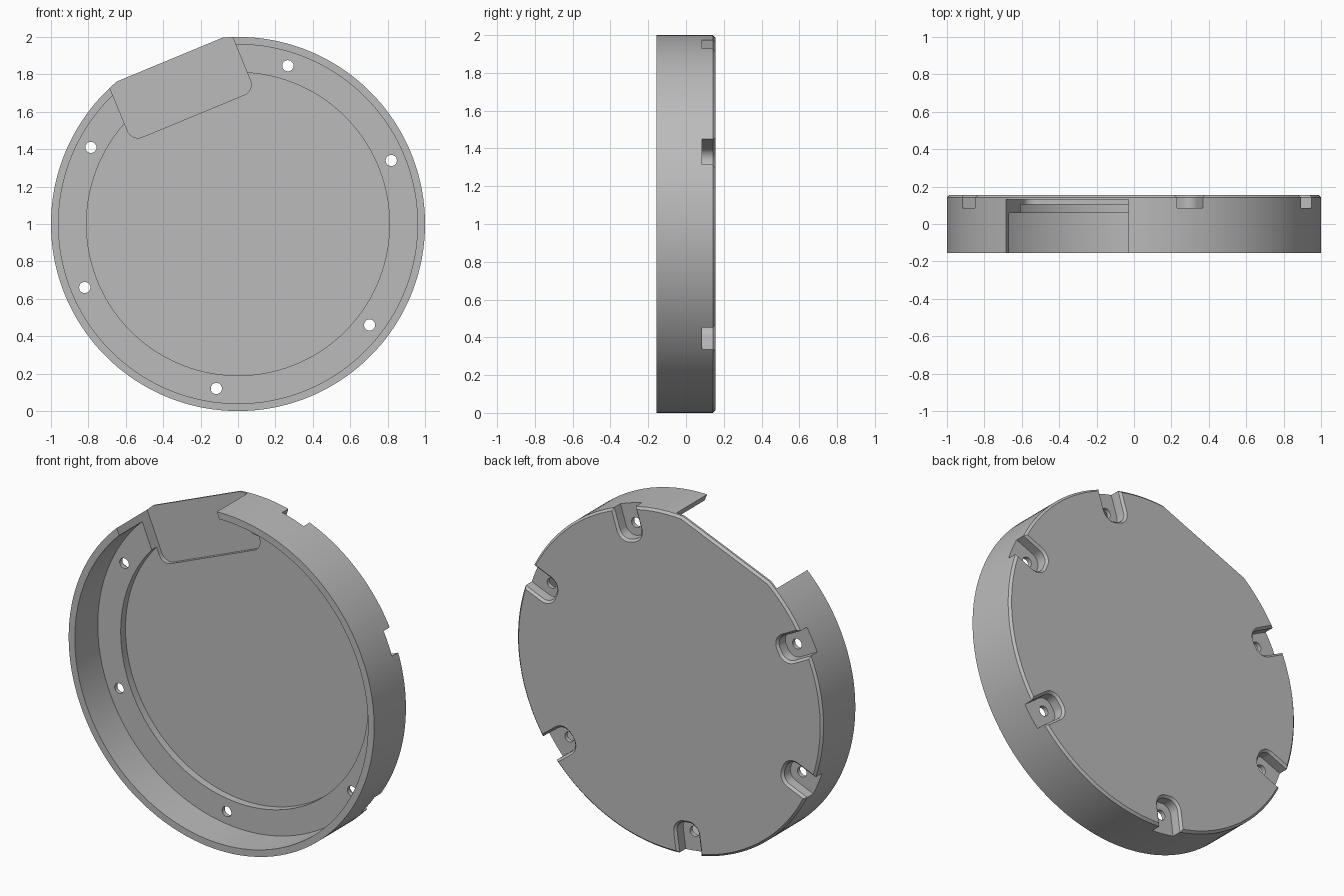
import bpy, bmesh, math
from mathutils import Matrix

cube = bpy.data.objects.get("Cube")
if cube:
    bpy.data.objects.remove(cube, do_unlink=True)

grey = bpy.data.materials.new("mid_grey")
grey.use_nodes = True
COLOUR = (0.5, 0.5, 0.5, 1)
grey.diffuse_color = COLOUR
grey.node_tree.nodes["Principled BSDF"].inputs["Base Color"].default_value = COLOUR


def to_object(name, bm):
    bmesh.ops.recalc_face_normals(bm, faces=bm.faces)
    mesh = bpy.data.meshes.new(name)
    bm.to_mesh(mesh)
    bm.free()
    mesh.materials.append(grey)
    ob = bpy.data.objects.new(name, mesh)
    bpy.context.collection.objects.link(ob)
    return ob


def lathe(name, profile, steps=180):
    """Spin a closed (radius, y) profile around the y axis through z = 1."""
    bm = bmesh.new()
    verts = [bm.verts.new((r, y, 1)) for r, y in profile]
    edges = [bm.edges.new(pair) for pair in zip(verts, verts[1:])]
    bmesh.ops.spin(bm, geom=verts + edges, cent=(0, 0, 1), axis=(0, 1, 0),
                   angle=math.tau, steps=steps)
    bmesh.ops.remove_doubles(bm, verts=bm.verts, dist=1e-4)
    return to_object(name, bm)


def loft(name, sections, angle):
    """Solid through (y, outline) sections; outlines are (tangent, outward)."""
    s, c = math.sin(math.radians(angle)), math.cos(math.radians(angle))
    bm = bmesh.new()
    rings = [[bm.verts.new((u * s + v * c, y, 1 + v * s - u * c)) for u, v in outline]
             for y, outline in sections]
    n = len(rings[0])
    for a, b in zip(rings, rings[1:]):
        for i in range(n):
            j = (i + 1) % n
            bm.faces.new((a[i], a[j], b[j], b[i]))
    bm.faces.new(rings[0])
    bm.faces.new(rings[-1])
    return to_object(name, bm)


def arc(cu, cv, r, start, end, steps):
    angles = [math.radians(start + (end - start) * i / steps) for i in range(steps + 1)]
    return [(cu + r * math.cos(t), cv + r * math.sin(t)) for t in angles]


def pocket(half, bottom, r, top=1.2):
    """Outline open outwards with two rounded inner corners."""
    return ([(half, top), (-half, top)]
            + arc(-half + r, bottom + r, r, 180, 270, 10)
            + arc(half - r, bottom + r, r, 270, 360, 10))


def chord(v):
    return [(-0.6, v), (0.6, v), (0.6, 1.3), (-0.6, 1.3)]


# Round cover: thin back, stepped ring and tall rim with a chamfered back edge
cover = lathe("round_cover", [
    (0, 0.105), (0.81, 0.105), (0.81, 0.06), (0.96, 0.06), (0.96, -0.155),
    (1, -0.155), (1, 0.142), (0.987, 0.155), (0, 0.155)])

# Side opening: shallow rounded pocket through the rim, and a flat chord edge
NOTCH = 112.5
notch = pocket(0.355, 0.625, 0.06)
cutters = [
    loft("notch_cutter", [(-0.3, notch), (0.13, notch)], NOTCH),
    loft("chord_cutter", [(-0.3, chord(0.952)), (0.142, chord(0.952)),
                          (0.182, chord(0.912))], NOTCH)]

# Screw slots with chamfered edges and through holes
HOLE_RADIUS = 0.887
for side in (-1, 1):
    for offset in (40, 90, 150):
        a = NOTCH + side * offset
        slot = pocket(0.073, HOLE_RADIUS - 0.073, 0.06)
        wide = pocket(0.113, HOLE_RADIUS - 0.113, 0.1)
        hole = arc(0, HOLE_RADIUS, 0.03, 0, 345, 23)
        cutters.append(loft("slot_cutter", [(0.085, slot), (0.142, slot), (0.182, wide)], a))
        cutters.append(loft("hole_cutter", [(0.0, hole), (0.12, hole)], a))

for cutter in cutters:
    cutter.hide_render = True
    mod = cover.modifiers.new(cutter.name, 'BOOLEAN')
    mod.operation = 'DIFFERENCE'
    mod.solver = 'EXACT'
    mod.object = cutter

# Bake the cuts, then drop the helpers
depsgraph = bpy.context.evaluated_depsgraph_get()
baked = bpy.data.meshes.new_from_object(cover.evaluated_get(depsgraph))
cover.modifiers.clear()
cover.data = baked
for cutter in cutters:
    bpy.data.objects.remove(cutter, do_unlink=True)
baked.materials.clear()
baked.materials.append(grey)
for poly in baked.polygons:
    poly.material_index = 0

# Smooth curved walls, crisp edges
bpy.ops.object.select_all(action='DESELECT')
cover.select_set(True)
bpy.context.view_layer.objects.active = cover
bpy.ops.object.shade_smooth_by_angle(angle=math.radians(25))
